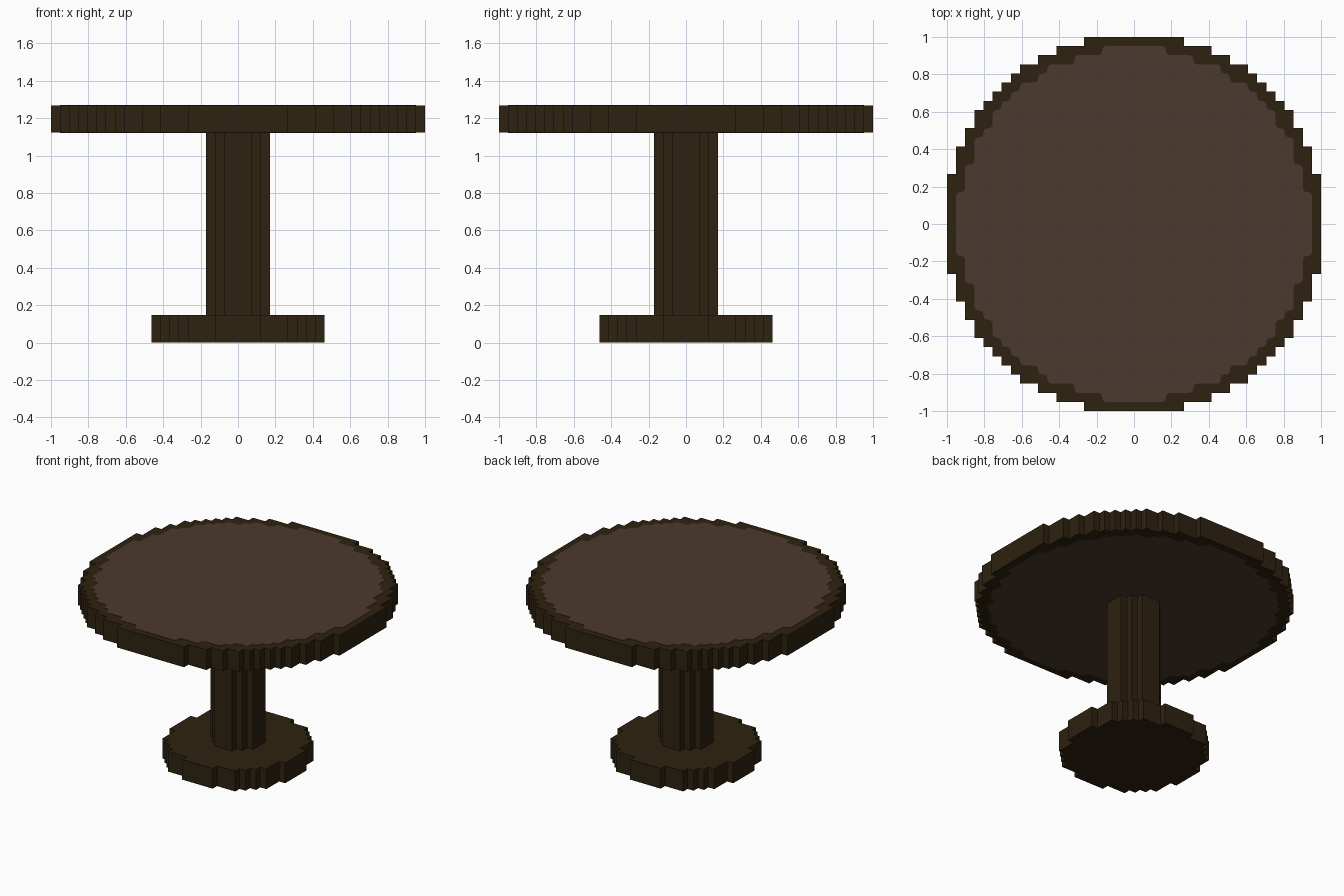
import bpy
import bmesh

cube = bpy.data.objects.get("Cube")
if cube:
    bpy.data.objects.remove(cube, do_unlink=True)

CELL = 2 / 41  # the table top is 41 blocks wide


def make_material(name, rgb):
    mat = bpy.data.materials.new(name)
    mat.use_nodes = True
    mat.diffuse_color = (*rgb, 1)
    bsdf = next(n for n in mat.node_tree.nodes if n.type == 'BSDF_PRINCIPLED')
    bsdf.inputs["Base Color"].default_value = (*rgb, 1)
    bsdf.inputs["Roughness"].default_value = 0.8
    return mat


def blocky_circle(radius_sq):
    """Stepped outline of all grid cells inside a circle (radius in cells)."""
    half = []
    row = 0
    while row * row <= radius_sq:
        half.append(int((radius_sq - row * row) ** 0.5))
        row += 1
    quarter = []
    for r, h in enumerate(half):
        nxt = half[r + 1] if r + 1 < len(half) else None
        if nxt != h:
            quarter.append(((h + 0.5) * CELL, (r + 0.5) * CELL))
            if nxt is not None:
                quarter.append(((nxt + 0.5) * CELL, (r + 0.5) * CELL))
    outline = []
    for _ in range(4):
        outline += quarter
        quarter = [(-y, x) for x, y in quarter]
    return outline


def blocky_disc(name, radius_sq, z0, z1, mat, soften=0):
    bm = bmesh.new()
    face = bm.faces.new([bm.verts.new((x, y, z0)) for x, y in blocky_circle(radius_sq)])
    if soften:
        bmesh.ops.bevel(bm, geom=bm.verts[:], offset=soften, segments=2,
                        profile=0.5, affect='VERTICES')
        face = bm.faces[:][0]
    ext = bmesh.ops.extrude_face_region(bm, geom=[face], use_keep_orig=True)
    top = [g for g in ext["geom"] if isinstance(g, bmesh.types.BMVert)]
    bmesh.ops.translate(bm, verts=top, vec=(0, 0, z1 - z0))
    bmesh.ops.recalc_face_normals(bm, faces=bm.faces[:])
    mesh = bpy.data.meshes.new(name)
    bm.to_mesh(mesh)
    bm.free()
    mesh.materials.append(mat)
    obj = bpy.data.objects.new(name, mesh)
    bpy.context.collection.objects.link(obj)
    return obj


dark_wood = make_material("dark wood", (0.0273, 0.0160, 0.0052))
brown_wood = make_material("brown wood", (0.0704, 0.0423, 0.0262))

# Foot, column and top, each a stack of whole blocks
blocky_disc("foot", 89, 0, 3 * CELL, dark_wood)
blocky_disc("column", 10, 3 * CELL, 23 * CELL, dark_wood)
blocky_disc("table_top", 434, 23 * CELL, 26 * CELL, dark_wood)

# Lighter inlays with softened steps on both sides of the top
blocky_disc("upper_inlay", 372, 26 * CELL - 0.002, 26 * CELL + 0.002, brown_wood, 0.02)
blocky_disc("lower_inlay", 372, 23 * CELL - 0.002, 23 * CELL + 0.002, brown_wood, 0.02)
